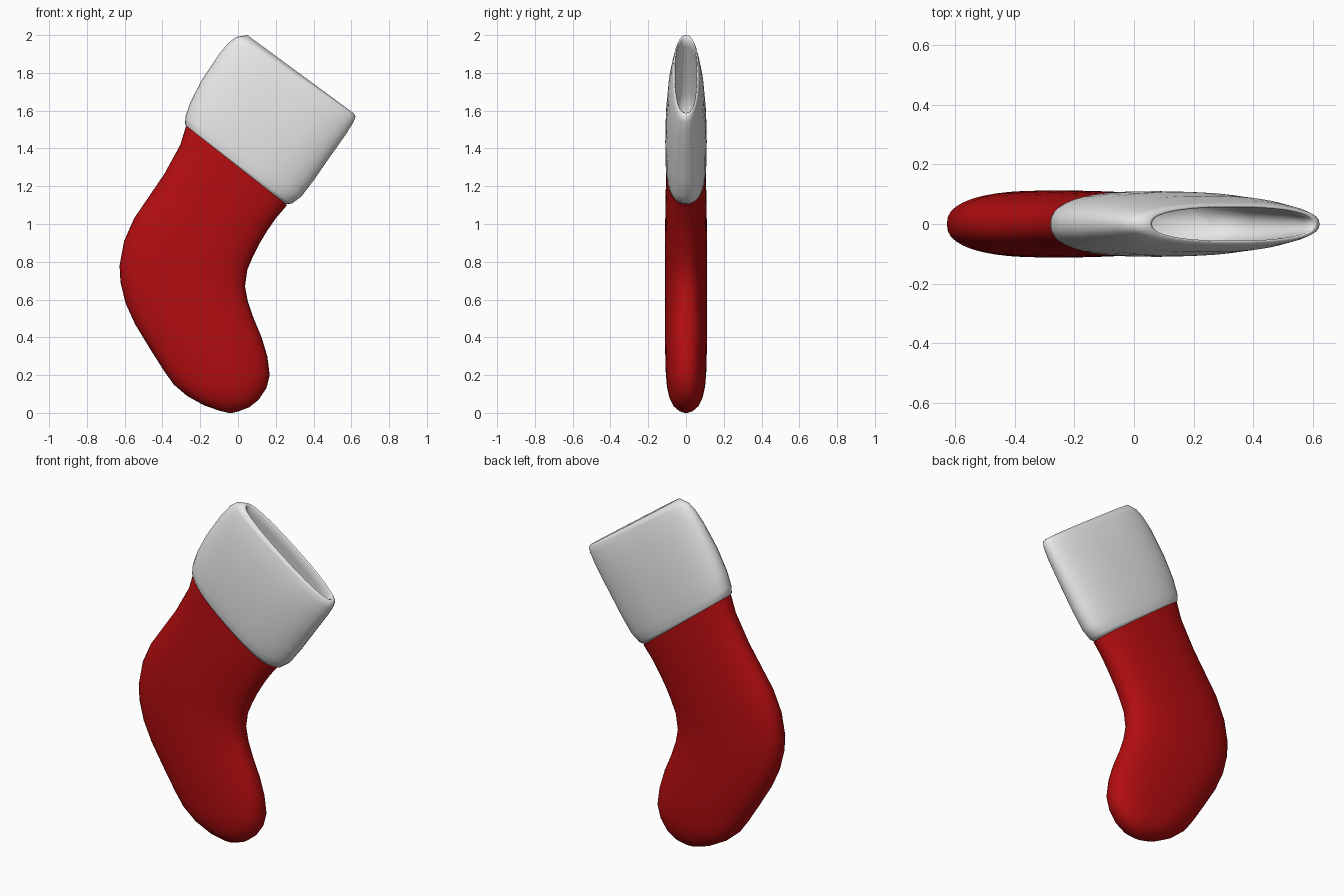
import bpy, bmesh, math
from mathutils import Vector

N = 40  # points around each cross-section


def material(name, rgb):
    m = bpy.data.materials.new(name)
    m.diffuse_color = (*rgb, 1)
    return m


def loft(name, sections, mat, power=2.4, cap_start=False, cap_end=False):
    """Skin flattened rings; each section is (left x, z, right x, z, half thickness)."""
    bm = bmesh.new()
    rings = []
    for lx, lz, rx, rz, t in sections:
        a, b = Vector((lx, 0, lz)), Vector((rx, 0, rz))
        mid, half = (a + b) / 2, (b - a) / 2
        ring = []
        for i in range(N):
            ang = 2 * math.pi * i / N
            c, s = math.cos(ang), math.sin(ang)
            u = math.copysign(abs(c) ** (2 / power), c)
            v = math.copysign(abs(s) ** (2 / power), s)
            ring.append(bm.verts.new(mid + half * u + Vector((0, t * v, 0))))
        rings.append(ring)
    for r0, r1 in zip(rings, rings[1:]):
        for i in range(N):
            j = (i + 1) % N
            bm.faces.new((r0[i], r0[j], r1[j], r1[i]))
    if cap_start:
        bm.faces.new(rings[0])
    if cap_end:
        bm.faces.new(rings[-1])
    bmesh.ops.recalc_face_normals(bm, faces=bm.faces)
    me = bpy.data.meshes.new(name)
    bm.to_mesh(me)
    bm.free()
    me.materials.append(mat)
    for p in me.polygons:
        p.use_smooth = True
    ob = bpy.data.objects.new(name, me)
    bpy.context.collection.objects.link(ob)
    return ob


red = material("red felt", (0.45, 0.004, 0.005))
white = material("white trim", (0.8, 0.8, 0.8))

# Leg and foot, from the seam under the cuff down to the toe
loft("stocking_body", [
    (-0.275, 1.52, 0.26, 1.10, 0.102),
    (-0.305, 1.42, 0.20, 1.03, 0.106),
    (-0.39, 1.265, 0.155, 0.965, 0.109),
    (-0.475, 1.14, 0.11, 0.89, 0.11),
    (-0.55, 1.03, 0.08, 0.83, 0.112),
    (-0.603, 0.91, 0.05, 0.76, 0.112),
    (-0.627, 0.78, 0.037, 0.67, 0.112),
    (-0.622, 0.69, 0.052, 0.59, 0.112),
    (-0.595, 0.58, 0.083, 0.50, 0.112),
    (-0.545, 0.47, 0.125, 0.40, 0.112),
    (-0.46, 0.33, 0.155, 0.30, 0.11),
    (-0.39, 0.22, 0.168, 0.20, 0.107),
    (-0.34, 0.15, 0.15, 0.13, 0.101),
    (-0.27, 0.09, 0.11, 0.07, 0.088),
    (-0.18, 0.04, 0.06, 0.03, 0.065),
    (-0.10, 0.012, 0.0, 0.007, 0.035),
    (-0.05, 0.0, -0.03, 0.0, 0.008),
], red, cap_end=True)

# Puffy cuff: up the outside, over the rim, then down inside the opening
loft("cuff", [
    (-0.27, 1.51, 0.25, 1.105, 0.100),
    (-0.281, 1.53, 0.285, 1.108, 0.105),
    (-0.278, 1.57, 0.335, 1.145, 0.109),
    (-0.25, 1.65, 0.40, 1.23, 0.110),
    (-0.19, 1.765, 0.49, 1.36, 0.107),
    (-0.10, 1.90, 0.575, 1.48, 0.094),
    (-0.05, 1.96, 0.612, 1.54, 0.080),
    (-0.01, 1.99, 0.622, 1.57, 0.070),
    (0.05, 2.0, 0.61, 1.588, 0.061),
    (0.06, 1.985, 0.60, 1.588, 0.056),
    (0.03, 1.94, 0.57, 1.54, 0.062),
    (-0.05, 1.84, 0.50, 1.43, 0.078),
    (-0.15, 1.69, 0.40, 1.28, 0.088),
    (-0.23, 1.54, 0.27, 1.16, 0.085),
], white, cap_start=True, cap_end=True)
